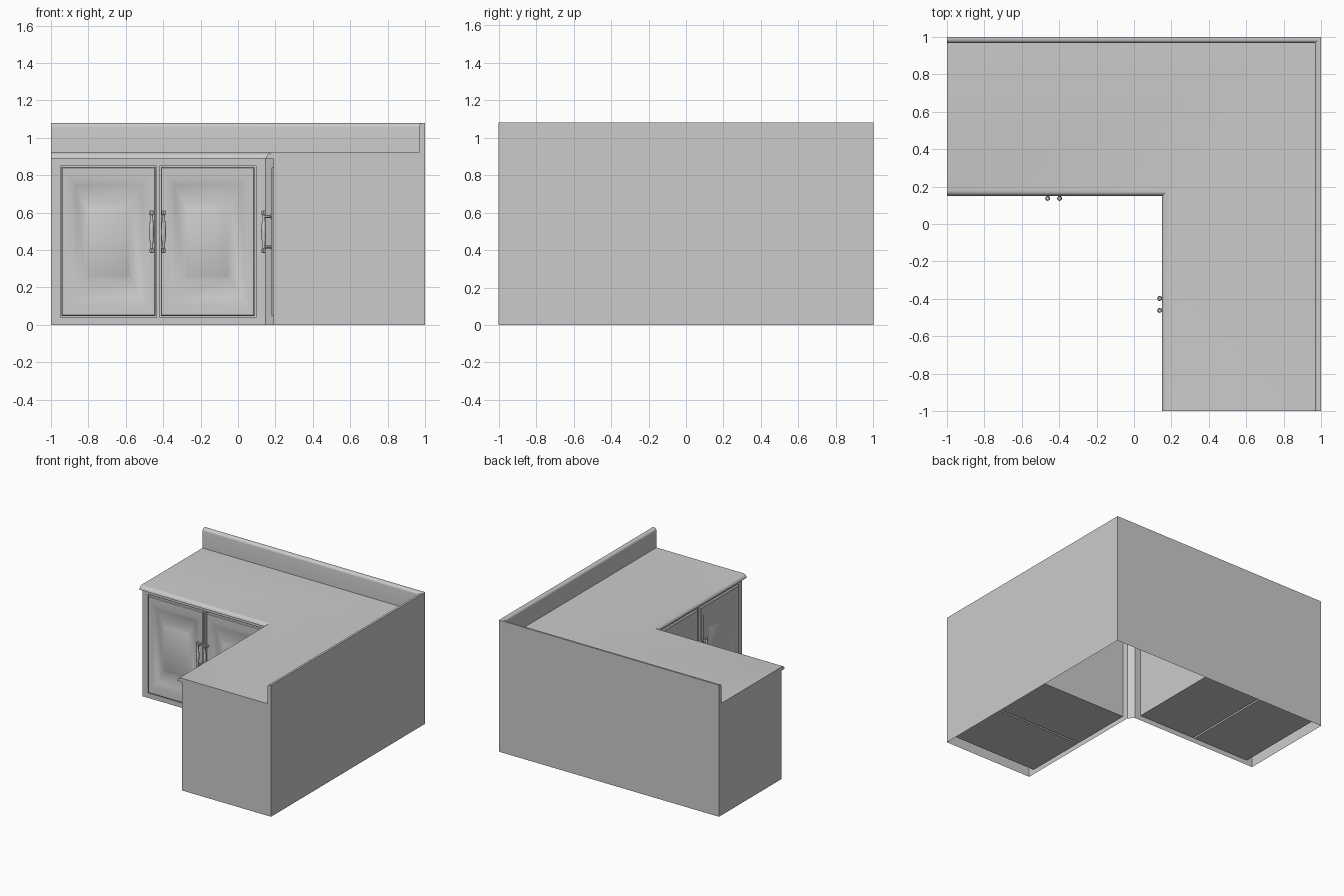
import bpy, bmesh, math

if "Cube" in bpy.data.objects:
    bpy.data.objects.remove(bpy.data.objects["Cube"])

Z_TOP, Z_LIP, FACE = 0.92, 0.89, 0.19
DOORS = [(-0.95, -0.435), (-0.42, 0.095)]
Z0, Z1 = 0.04, 0.85


def swap(c):
    return (c[1], c[0], c[2])


def finish(bm, name, smooth=30):
    bmesh.ops.remove_doubles(bm, verts=bm.verts[:], dist=1e-5)
    bmesh.ops.recalc_face_normals(bm, faces=bm.faces[:])
    me = bpy.data.meshes.new(name)
    bm.to_mesh(me)
    bm.free()
    ob = bpy.data.objects.new(name, me)
    bpy.context.collection.objects.link(ob)
    bpy.ops.object.select_all(action='DESELECT')
    ob.select_set(True)
    bpy.context.view_layer.objects.active = ob
    bpy.ops.object.shade_smooth_by_angle(angle=math.radians(smooth))
    return ob


def from_faces(name, faces, both=False):
    """Build a mesh from polygons; both=True adds the copy mirrored over x = y."""
    bm = bmesh.new()
    for f in faces:
        bm.faces.new([bm.verts.new(p) for p in f])
        if both:
            bm.faces.new([bm.verts.new(swap(p)) for p in reversed(f)])
    return finish(bm, name)


def arc(cy, cz, r, n=5):
    """Quarter round from the front (-y) up to the top."""
    return [(cy - r * math.cos(a), cz + r * math.sin(a))
            for a in (math.pi / 2 * i / n for i in range(n + 1))]


# Cabinet shell with mitred worktop and splashback: one wing, then mirrored
lip = arc(0.18, Z_LIP, 0.03)
splash = arc(0.99, 1.058, 0.022)
profile = [(FACE, Z_LIP)] + lip + [(0.968, Z_TOP)] + splash + [(1, 1.08)]
faces = []
for (ya, za), (yb, zb) in zip(profile, profile[1:]):
    faces.append([(-1, ya, za), (ya, ya, za), (yb, yb, zb), (-1, yb, zb)])
# End panel and back panel
faces.append([(-1, y, z) for y, z in
              profile + [(1, 0), (FACE, 0), (FACE, Z0), (FACE, Z1)]])
faces.append([(-1, 1, 0), (1, 1, 0), (1, 1, 1.08), (-1, 1, 1.08)])
# Front frame with door openings running back as compartments
xs = [-1, DOORS[0][0], DOORS[0][1], DOORS[1][0], DOORS[1][1], 0.148]
zs = [0, Z0, Z1, Z_LIP]
for i in range(5):
    for j in range(3):
        a, b, c, d = xs[i], xs[i + 1], zs[j], zs[j + 1]
        ring = [(a, c), (b, c), (b, d), (a, d)]
        if j == 1 and i in (1, 3):
            deep = 0.96
            for k in range(4):
                (p, q), (r, s) = ring[k], ring[(k + 1) % 4]
                faces.append([(p, FACE, q), (r, FACE, s), (r, deep, s), (p, deep, q)])
            faces.append([(x, deep, z) for x, z in ring])
        else:
            faces.append([(x, FACE, z) for x, z in ring])
# Chamfered inner corner post
for lo, hi in zip(zs, zs[1:]):
    faces.append([(0.148, FACE, lo), (0.169, 0.169, lo), (0.169, 0.169, hi), (0.148, FACE, hi)])
from_faces("cabinet_and_worktop", faces, both=True)


# Panelled doors: nested rectangles (x inset, z inset, depth)
RINGS = [(0, 0, 0.205), (0, 0, 0.183), (0.005, 0.005, 0.178), (0.043, 0.063, 0.178),
         (0.075, 0.097, 0.195), (0.127, 0.198, 0.195), (0.142, 0.214, 0.187)]


def door(name, xa, xb, mirrored):
    xa, xb, za, zb = xa + 0.007, xb - 0.007, Z0 + 0.007, Z1 - 0.007
    loops = [[(xa + i, y, za + k), (xb - i, y, za + k), (xb - i, y, zb - k), (xa + i, y, zb - k)]
             for i, k, y in RINGS]
    fs = [[A[k], A[(k + 1) % 4], B[(k + 1) % 4], B[k]]
          for A, B in zip(loops, loops[1:]) for k in range(4)]
    fs += [loops[0], loops[-1]]
    if mirrored:
        fs = [[swap(p) for p in f] for f in fs]
    from_faces(name, fs)


# Turned handles: a lathed bar on two posts
BAR = [(0.385, 0.009), (0.388, 0.011), (0.405, 0.011), (0.409, 0.008), (0.44, 0.009),
       (0.47, 0.012), (0.497, 0.013), (0.525, 0.012), (0.555, 0.009), (0.586, 0.008),
       (0.59, 0.011), (0.607, 0.011), (0.61, 0.009)]


def tube(origin, axis, stations, n=12):
    def ring(t, r):
        out = []
        for k in range(n):
            u, v = r * math.cos(2 * math.pi * k / n), r * math.sin(2 * math.pi * k / n)
            x, y, z = origin
            out.append((x + u, y + v, t) if axis == 'z' else (x + u, t, z + v))
        return out
    rs = [ring(t, r) for t, r in stations]
    fs = [[A[k], A[(k + 1) % n], B[(k + 1) % n], B[k]]
          for A, B in zip(rs, rs[1:]) for k in range(n)]
    return fs + [rs[0], rs[-1]]


def handle(name, x, mirrored):
    fs = tube((x, 0.137, 0), 'z', BAR)
    for z in (0.416, 0.579):
        fs += tube((x, 0, z), 'y', [(0.137, 0.007), (0.172, 0.007), (0.174, 0.011), (0.18, 0.011)])
    if mirrored:
        fs = [[swap(p) for p in f] for f in fs]
    from_faces(name, fs)


for wing, mirrored in (("back", False), ("side", True)):
    for i, (xa, xb) in enumerate(DOORS):
        door(f"{wing}_door_{i + 1}", xa, xb, mirrored)
        handle(f"{wing}_handle_{i + 1}", (-0.462, -0.398)[i], mirrored)
